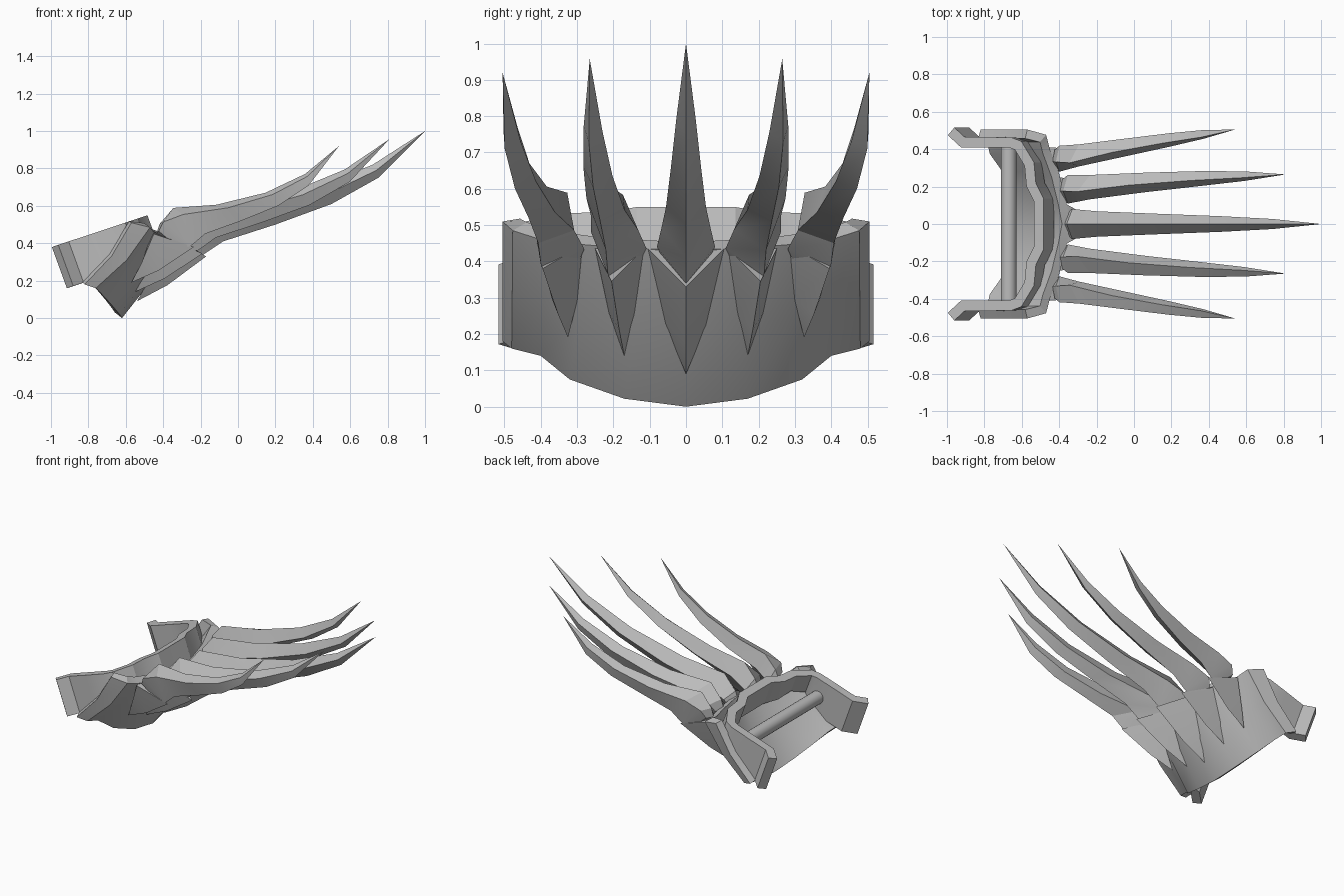
import bpy, bmesh, math
from mathutils import Vector, Matrix

cube = bpy.data.objects.get("Cube")
if cube:
    bpy.data.objects.remove(cube, do_unlink=True)

steel = bpy.data.materials.new("grey steel")
steel.use_nodes = True
GREY = (0.5, 0.5, 0.5, 1)
steel.diffuse_color = GREY
steel.node_tree.nodes["Principled BSDF"].inputs["Base Color"].default_value = GREY


def finish(name, verts, faces, thickness=0, offset=0, angle=25):
    """Make one mesh part, with optional sheet thickness."""
    mesh = bpy.data.meshes.new(name)
    mesh.from_pydata([tuple(v) for v in verts], [], faces)
    bm = bmesh.new()
    bm.from_mesh(mesh)
    bmesh.ops.recalc_face_normals(bm, faces=bm.faces)
    if thickness:
        # open sheets: the outer side looks towards +x
        if sum(f.normal.x * f.calc_area() for f in bm.faces) < 0:
            bmesh.ops.reverse_faces(bm, faces=bm.faces)
    bm.to_mesh(mesh)
    bm.free()
    mesh.materials.append(steel)
    ob = bpy.data.objects.new(name, mesh)
    bpy.context.collection.objects.link(ob)
    bpy.ops.object.select_all(action='DESELECT')
    ob.select_set(True)
    bpy.context.view_layer.objects.active = ob
    if thickness:
        mod = ob.modifiers.new("thickness", 'SOLIDIFY')
        mod.thickness, mod.offset = thickness, offset
        mod.use_even_offset = True
        bpy.ops.object.modifier_apply(modifier="thickness")
    bpy.ops.object.shade_smooth_by_angle(angle=math.radians(angle))


def loft(rows, closed=False):
    """Join equal rows of points with quads."""
    n = len(rows[0])
    verts = [p for row in rows for p in row]
    faces = []
    for i in range(len(rows) - 1):
        for j in range(n if closed else n - 1):
            k = (j + 1) % n
            faces.append((i * n + j, i * n + k, (i + 1) * n + k, (i + 1) * n + j))
    return verts, faces


def both_sides(half):
    """Mirror a half path that begins on y = 0."""
    pts = [Vector(p) for p in half]
    return [Vector((p.x, -p.y, p.z)) for p in reversed(pts[1:])] + pts


# knuckle guard: bowed plate between a lower and an upper edge
low = both_sides([(-.62, 0, 0), (-.635, .17, .022), (-.68, .32, .075),
                  (-.74, .40, .14), (-.76, .48, .16), (-.82, .505, .18)])
high = both_sides([(-.34, 0, .43), (-.36, .11, .435), (-.40, .27, .445),
                   (-.45, .40, .46), (-.47, .477, .485), (-.57, .505, .51)])
bulge = Vector((.02, 0, -.012))
middle = [(a + b) / 2 + bulge for a, b in zip(low, high)]
finish("knuckle_guard", *loft([low, middle, high]), thickness=.05, offset=-1)

# hand strap: wavy band with flared ends; z here is the share of full height,
# which lessens where the band runs behind the guard
path = both_sides([(-.51, 0, .7), (-.51, .13, .7), (-.55, .21, .6), (-.56, .32, .5),
                   (-.62, .42, .55), (-.66, .435, .75), (-.78, .437, 1),
                   (-.915, .437, 1), (-.978, .495, 1)])
top = [Vector((p.x, p.y, .55 + .33 * (p.x + .48))) for p in path]
bottom = [t + Vector((.08, 0, -.22)) * p.z for t, p in zip(top, path)]
finish("hand_strap", *loft([bottom, top]), thickness=.055)

# grip bar across the hand
bpy.ops.mesh.primitive_cylinder_add(vertices=20, radius=.042, depth=.84,
                                    location=(-.67, 0, .36),
                                    rotation=(math.pi / 2, 0, 0))
grip = bpy.context.object
grip.name = "grip_bar"
grip.data.materials.append(steel)
bpy.ops.object.shade_smooth_by_angle(angle=math.radians(40))


def socket(name, tip, left, right, apex, side):
    """Faceted spur on the guard that opens upwards around a claw."""
    flip = Vector((1, side, 1))
    tip, left, right, apex = [Vector(p) * flip for p in (tip, left, right, apex)]
    axis = (left + right) / 2
    mids = []
    for rim in (left, right):
        p = tip.lerp(rim, .4)
        p.y += (rim.y - axis.y) * .15
        mids.append(p + Vector((.006, 0, 0)))
    ridge = tip.lerp(apex, .4) + Vector((.015, 0, -.01))
    back = axis + Vector((-.03, 0, .01))
    verts = [tip, mids[0], ridge, mids[1], left, apex, right, back]
    faces = [(0, 1, 2), (0, 2, 3), (1, 4, 5, 2), (2, 5, 6, 3),
             (4, 7, 5), (7, 6, 5), (0, 3, 1), (1, 3, 7), (1, 7, 4), (3, 6, 7)]
    finish(name, verts, faces, angle=15)


# claw profile: keel x, keel z, side x, side z, half width, ridge x, ridge z
PROFILE = [(-.27, .32, -.36, .40, .06, -.38, .42),
           (-.185, .34, -.33, .44, .08, -.36, .475),
           (-.08, .41, -.20, .49, .068, -.28, .57),
           (.20, .50, .12, .55, .055, .02, .60),
           (.50, .61, .46, .655, .042, .40, .69),
           (.75, .75, .74, .79, .027, .72, .82)]


def claw(name, tip, root_y, mid_y, lift, shift, roll, side):
    """Diamond section blade, rolled outwards and swept to its tip."""
    scale = (tip[0] + .3) / 1.3
    drop = tip[2] - 1
    turn = Matrix.Rotation(math.radians(roll), 3, 'X')
    rows = []
    for kx, kz, sx, sz, w, rx, rz in PROFILE:
        t = max(0, (sx + .36) / 1.36)
        # path bends through the root, middle and tip
        y = root_y * (1 - t) ** 2 + 2 * mid_y * t * (1 - t) + tip[1] * t * t
        back = shift * (1 - t) ** 3
        row = []
        for x, dy, z, s in ((kx, 0, kz, .3), (sx, w, sz, 1),
                            (rx, 0, rz, 1), (sx, -w, sz, 1)):
            p = turn @ Vector((0, dy, z - sz))
            row.append(Vector((-.3 + (x + .3) * scale + back * s,
                               (y + p.y) * side,
                               sz + p.z + lift * (1 - t) + drop * t * t)))
        rows.append(row)
    verts, faces = loft(rows, closed=True)
    end = len(verts) - 4
    verts.append(Vector(tip) * Vector((1, side, 1)))
    faces += [(end + j, end + (j + 1) % 4, end + 4) for j in range(4)]
    faces.append((3, 2, 1, 0))
    finish(name, verts, faces, angle=20)


# middle claw, then the mirrored pairs
socket("middle_socket", (-.54, 0, .09), (-.36, -.105, .435), (-.36, .105, .435),
       (-.17, 0, .33), 1)
claw("middle_claw", (1, 0, 1), 0, 0, 0, 0, 0, 1)
for side, word in ((1, "left"), (-1, "right")):
    socket(word + "_inner_socket", (-.55, .17, .14), (-.365, .115, .435),
           (-.395, .25, .435), (-.19, .205, .345), side)
    claw(word + "_inner_claw", (.81, .265, .957), .183, .245, .02, -.03, 17, side)
    socket(word + "_outer_socket", (-.57, .325, .19), (-.405, .285, .445),
           (-.45, .41, .45), (-.235, .395, .38), side)
    claw(word + "_outer_claw", (.54, .505, .92), .345, .44, .035, -.085, 30, side)
